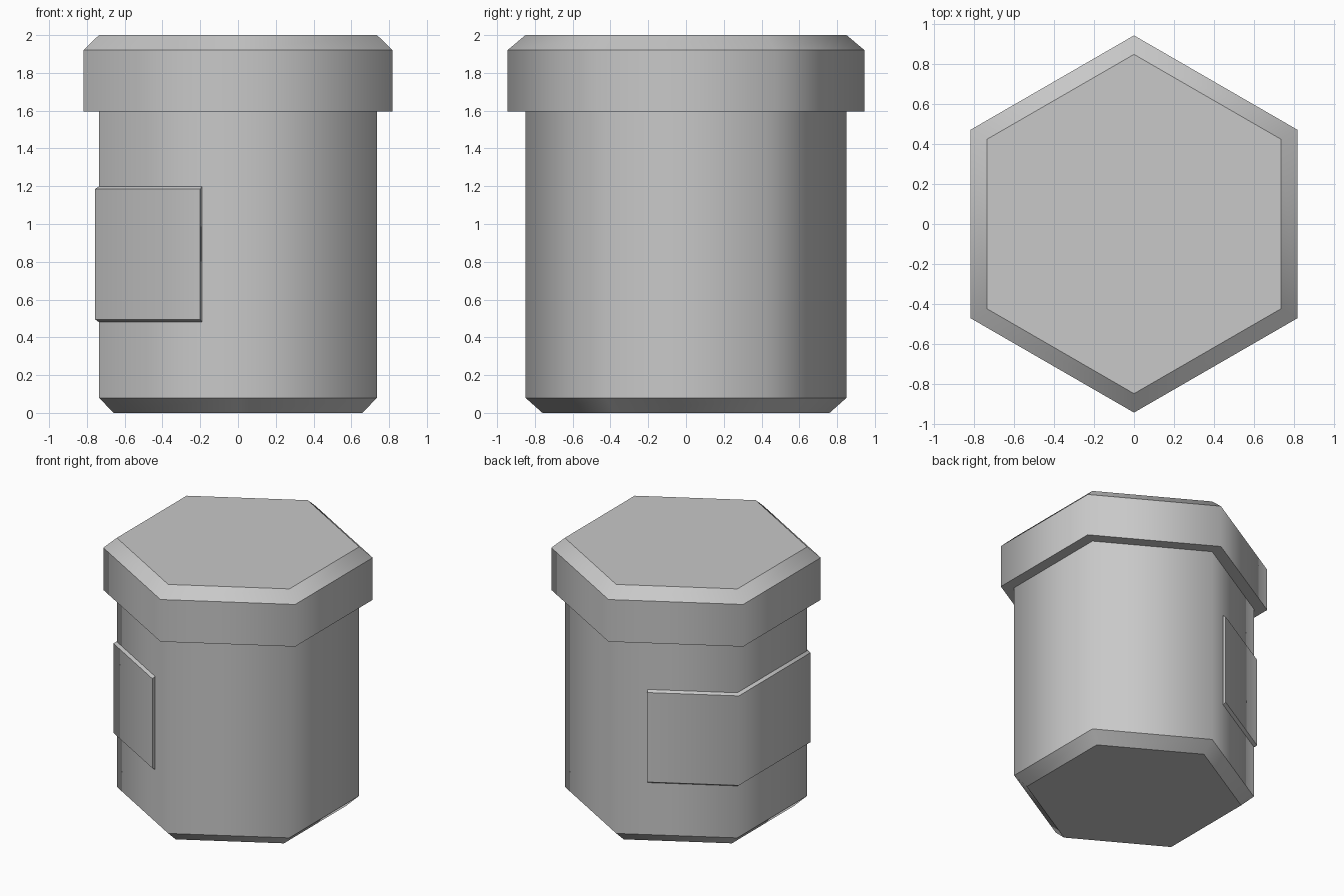
import bpy
import bmesh
import math

if "Cube" in bpy.data.objects:
    bpy.data.objects.remove(bpy.data.objects["Cube"], do_unlink=True)

COS30 = math.cos(math.radians(30))

grey = bpy.data.materials.new("plain grey")
grey.use_nodes = True
colour = (0.58, 0.58, 0.58, 1)
grey.diffuse_color = colour
grey.node_tree.nodes["Principled BSDF"].inputs["Base Color"].default_value = colour


def loft(name, rings, closed):
    """Skin rings of points, cap both ends; keep ring outlines sharp."""
    bm = bmesh.new()
    loops = [[bm.verts.new(p) for p in ring] for ring in rings]
    n = len(loops[0])
    for a, b in zip(loops, loops[1:]):
        for i in range(n if closed else n - 1):
            j = (i + 1) % n
            bm.faces.new((a[i], a[j], b[j], b[i]))
    if closed:
        bm.faces.new(loops[0][::-1])
        bm.faces.new(loops[-1])
    else:
        # bevelled ends and the hidden back of a strip
        for k in (0, -1):
            bm.faces.new([ring[k] for ring in loops])
        for i in range(n - 1):
            bm.faces.new((loops[0][i], loops[0][i + 1], loops[-1][i + 1], loops[-1][i]))
    bmesh.ops.recalc_face_normals(bm, faces=bm.faces[:])
    for f in bm.faces:
        f.smooth = True
    # corner edges between rings stay smooth, everything else is crisp
    for a, b in zip(loops, loops[1:]):
        for ring in (a, b):
            for i in range(n if closed else n - 1):
                bm.edges.get((ring[i], ring[(i + 1) % n])).smooth = False
        if not closed:
            for k in (0, -1):
                bm.edges.get((a[k], b[k])).smooth = False
    mesh = bpy.data.meshes.new(name)
    bm.to_mesh(mesh)
    bm.free()
    mesh.materials.append(grey)
    obj = bpy.data.objects.new(name, mesh)
    bpy.context.collection.objects.link(obj)
    return obj


def hexagon(radius, z):
    angles = [math.radians(30 + 60 * i) for i in range(6)]
    return [(radius * math.cos(a), radius * math.sin(a), z) for a in angles]


def label_path(apothem, end_x, z):
    """Path wrapping one full side and most of both neighbours."""
    xs = (end_x, -apothem, -apothem, end_x)
    return [(x, s * (apothem + x / 2) / COS30, z) for x, s in zip(xs, (-1, -1, 1, 1))]


# Jar body with chamfered foot
loft("jar_body", [hexagon(r, z) for r, z in ((0.76, 0), (0.85, 0.08), (0.85, 1.6))], True)

# Wider lid with chamfered top
loft("jar_lid", [hexagon(r, z) for r, z in ((0.945, 1.595), (0.945, 1.92), (0.85, 2))], True)

# Thin raised label with bevelled rim
loft("jar_label", [label_path(a, x, z) for a, x, z in (
    (0.735, -0.19, 0.48), (0.757, -0.2, 0.495),
    (0.757, -0.2, 1.185), (0.735, -0.19, 1.2))], False)
